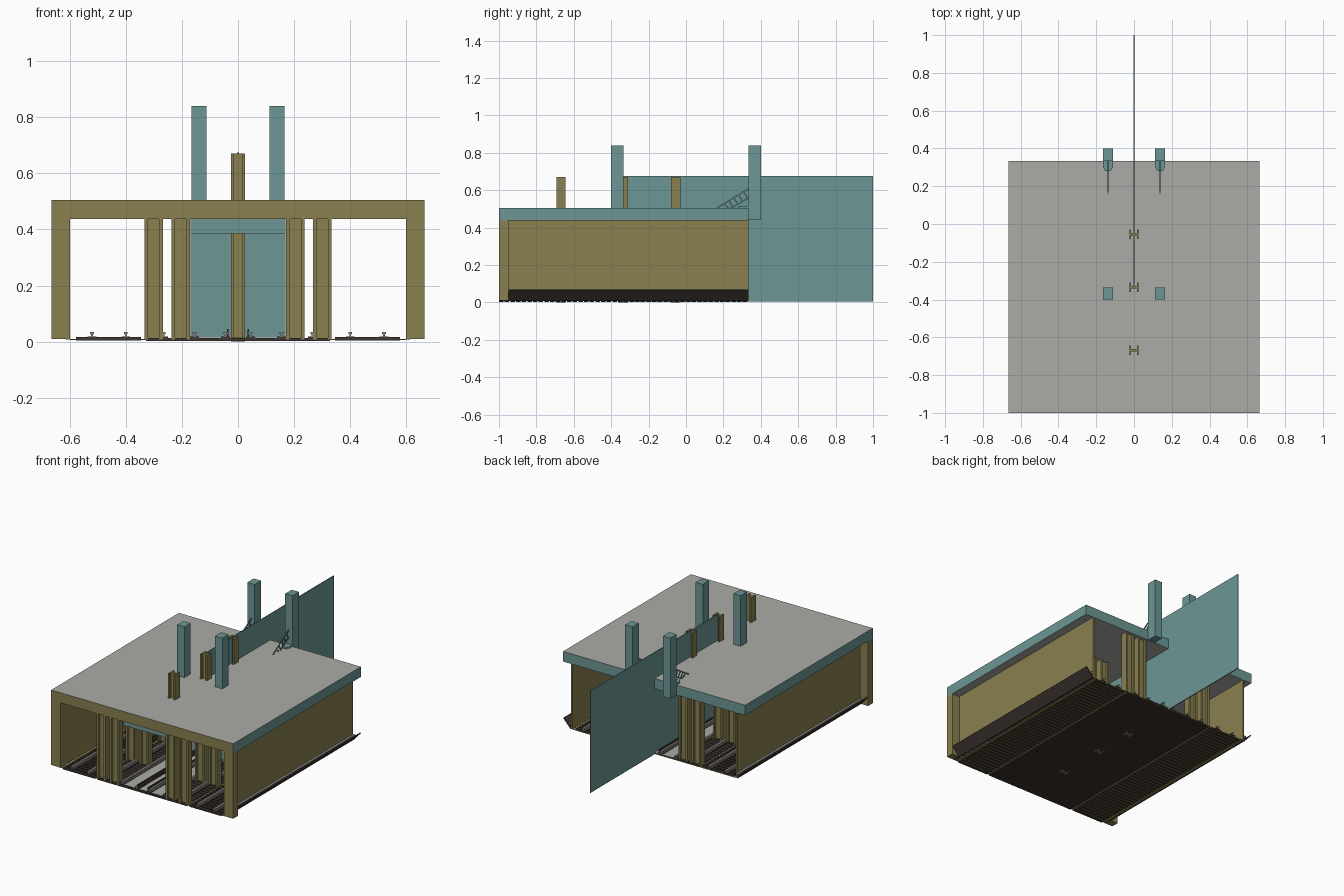
import bpy, bmesh, math

if "Cube" in bpy.data.objects:
    bpy.data.objects.remove(bpy.data.objects["Cube"])


def material(name, rgb):
    m = bpy.data.materials.new(name)
    m.diffuse_color = (*rgb, 1)
    m.use_nodes = True
    m.node_tree.nodes["Principled BSDF"].inputs["Base Color"].default_value = m.diffuse_color
    return m


OLIVE = material("olive", (0.25, 0.215, 0.08))
TEAL = material("teal", (0.15, 0.31, 0.30))
GRAY = material("concrete gray", (0.41, 0.41, 0.39))
BROWN = material("dark brown", (0.05, 0.038, 0.033))
STEEL = material("rail steel", (0.28, 0.27, 0.26))


def add_box(bm, x0, x1, y0, y1, z0, z1):
    v = [bm.verts.new((x, y, z)) for z in (z0, z1)
         for x, y in ((x0, y0), (x1, y0), (x1, y1), (x0, y1))]
    for f in ((3, 2, 1, 0), (4, 5, 6, 7), (0, 1, 5, 4),
              (1, 2, 6, 5), (2, 3, 7, 6), (3, 0, 4, 7)):
        bm.faces.new([v[i] for i in f])


def finish(name, bm, *mats):
    bmesh.ops.recalc_face_normals(bm, faces=bm.faces[:])
    me = bpy.data.meshes.new(name)
    bm.to_mesh(me)
    bm.free()
    for m in mats:
        me.materials.append(m)
    ob = bpy.data.objects.new(name, me)
    bpy.context.collection.objects.link(ob)
    return ob


def boxes(name, mat, items, mirror=False):
    bm = bmesh.new()
    for b in items:
        add_box(bm, *b)
        if mirror:
            add_box(bm, -b[1], -b[0], *b[2:])
    return finish(name, bm, mat)


def extrude_y(name, mat, profile, y0, y1):
    """Sweep an x/z profile along y, on both sides."""
    bm = bmesh.new()
    for s in (1, -1):
        a = [bm.verts.new((s * x, y0, z)) for x, z in profile]
        b = [bm.verts.new((s * x, y1, z)) for x, z in profile]
        bm.faces.new(a)
        bm.faces.new(b)
        n = len(a)
        for i in range(n):
            j = (i + 1) % n
            bm.faces.new((a[i], a[j], b[j], b[i]))
    return finish(name, bm, mat)


Y0, Y1 = -1.0, 0.333

# Roof slab: gray top and bottom, teal sides, olive front
bm = bmesh.new()
add_box(bm, -0.665, 0.665, Y0, Y1, 0.438, 0.505)
bmesh.ops.recalc_face_normals(bm, faces=bm.faces[:])
for f in bm.faces:
    f.material_index = 0 if abs(f.normal.z) > 0.5 else (2 if f.normal.y < -0.5 else 1)
finish("roof_slab", bm, GRAY, TEAL, OLIVE)

# Side walls set in from the slab edge, with corner posts in front
boxes("side_wall", OLIVE, [(0.598, 0.608, Y0, Y1, 0.01, 0.438)], True)
boxes("corner_post", OLIVE, [(0.6, 0.665, Y0, Y0 + 0.05, 0.01, 0.438)], True)

# Flared strip at the foot of each side wall, and its conduit
extrude_y("wall_foot_strip", BROWN,
          [(0.6, 0.008), (0.612, 0.008), (0.665, 0.066), (0.66, 0.07)], Y0 + 0.002, Y1)
boxes("wall_conduit", STEEL, [(0.609, 0.624, Y0 + 0.05, Y1, 0.034, 0.046)], True)

# Steel columns between the tracks
rows = [Y0, -0.695, -0.36, -0.08, 0.28]


def column(x, y, w, d, z0, z1):
    t = w * 0.2
    return [(x - w / 2, x - w / 2 + t, y, y + d, z0, z1),
            (x + w / 2 - t, x + w / 2, y, y + d, z0, z1),
            (x - w / 2 + t, x + w / 2 - t, y + d * 0.35, y + d * 0.65, z0, z1)]


cols = []
for y in rows:
    for x in (0.204, 0.301):
        cols += column(x, y, 0.066, 0.045, 0.008, 0.438)
boxes("track_column", OLIVE, cols, True)

# Centre columns rising through the roof
mid = []
for y in (-0.693, -0.36, -0.08):
    mid += column(0, y, 0.05, 0.05, 0.0, 0.67)
boxes("centre_column", OLIVE, mid)

# Long dividing panel on the centre line
boxes("dividing_panel", TEAL, [(-0.003, 0.003, -0.333, 1.0, 0.004, 0.675)])

# Cross wall and front beam between the inner columns
boxes("cross_wall", TEAL, [(-0.17, 0.17, -0.39, -0.38, 0.016, 0.438)])
boxes("front_beam", TEAL, [(-0.17, 0.17, Y0 + 0.05, Y0 + 0.06, 0.385, 0.438)])

# Square pillars over the roof
boxes("roof_pillar", TEAL, [(0.112, 0.165, -0.4, -0.335, 0.505, 0.84),
                            (0.112, 0.165, 0.333, 0.4, 0.44, 0.84)], True)

# Pillar bracket with chamfered front
bm = bmesh.new()
for s in (1, -1):
    pts = [(0.112, 0.333), (0.112, 0.3), (0.125, 0.28), (0.152, 0.28), (0.165, 0.3), (0.165, 0.333)]
    lo = [bm.verts.new((s * x, y, 0.505)) for x, y in pts]
    hi = [bm.verts.new((s * x, y, 0.515)) for x, y in pts]
    bm.faces.new(lo)
    bm.faces.new(hi)
    for i in range(6):
        j = (i + 1) % 6
        bm.faces.new((lo[i], lo[j], hi[j], hi[i]))
finish("pillar_bracket", bm, TEAL)

# Sloping ladder-like braces in front of the back pillars
bm = bmesh.new()


def plate(pts):
    for s in (1, -1):
        a = [bm.verts.new((s * 0.135, y, z)) for y, z in pts]
        b = [bm.verts.new((s * 0.139, y, z)) for y, z in pts]
        bm.faces.new(a)
        bm.faces.new(b)
        for i in range(len(a)):
            j = (i + 1) % len(a)
            bm.faces.new((a[i], a[j], b[j], b[i]))


plate([(0.16, 0.505), (0.172, 0.505), (0.333, 0.602), (0.333, 0.612)])
plate([(0.235, 0.505), (0.247, 0.505), (0.333, 0.553), (0.333, 0.562)])
for i in range(5):
    y = 0.2 + i * 0.026
    z = 0.505 + (y - 0.16) * 0.61
    plate([(y, z - 0.003), (y + 0.006, z), (y + 0.028, max(0.507, z - 0.034)),
           (y + 0.022, max(0.505, z - 0.037))])
finish("pillar_brace", bm, TEAL)

# Track floor and central walkway sheet
boxes("track_floor", OLIVE, [(-0.598, 0.598, Y0 + 0.004, Y1, 0.007, 0.009)])
boxes("centre_floor", GRAY, [(-0.165, 0.165, Y0 + 0.01, Y1, 0.015, 0.017)])

# Sleepers
N = 44
step = (Y1 - Y0) / N
sl, inner = [], []
for i in range(N):
    y = Y0 + i * step
    sl.append((0.345, 0.577, y, y + step * 0.62, 0.004, 0.016))
    inner.append((-0.328, 0.328, y, y + step * 0.8, 0.003, 0.014))
boxes("outer_sleepers", BROWN, sl, True)
boxes("inner_sleepers", BROWN, inner)

# Rails, with wider brown base plates
for x in (0.045, 0.155, 0.265, 0.40, 0.52):
    extrude_y("rail", STEEL, [(x - 0.009, 0.016), (x + 0.009, 0.016), (x + 0.003, 0.02),
                              (x + 0.003, 0.026), (x + 0.007, 0.028), (x + 0.007, 0.034),
                              (x - 0.007, 0.034), (x - 0.007, 0.028), (x - 0.003, 0.026),
                              (x - 0.003, 0.02)], Y0 + 0.005, Y1)
    boxes("rail_base", BROWN, [(x - 0.016, x + 0.016, Y0 + 0.005, Y1, 0.012, 0.0185)], True)
# Raised guard rails beside the centre columns
boxes("guard_rail", BROWN, [(0.034, 0.04, Y0 + 0.005, Y1, 0.012, 0.046)], True)
